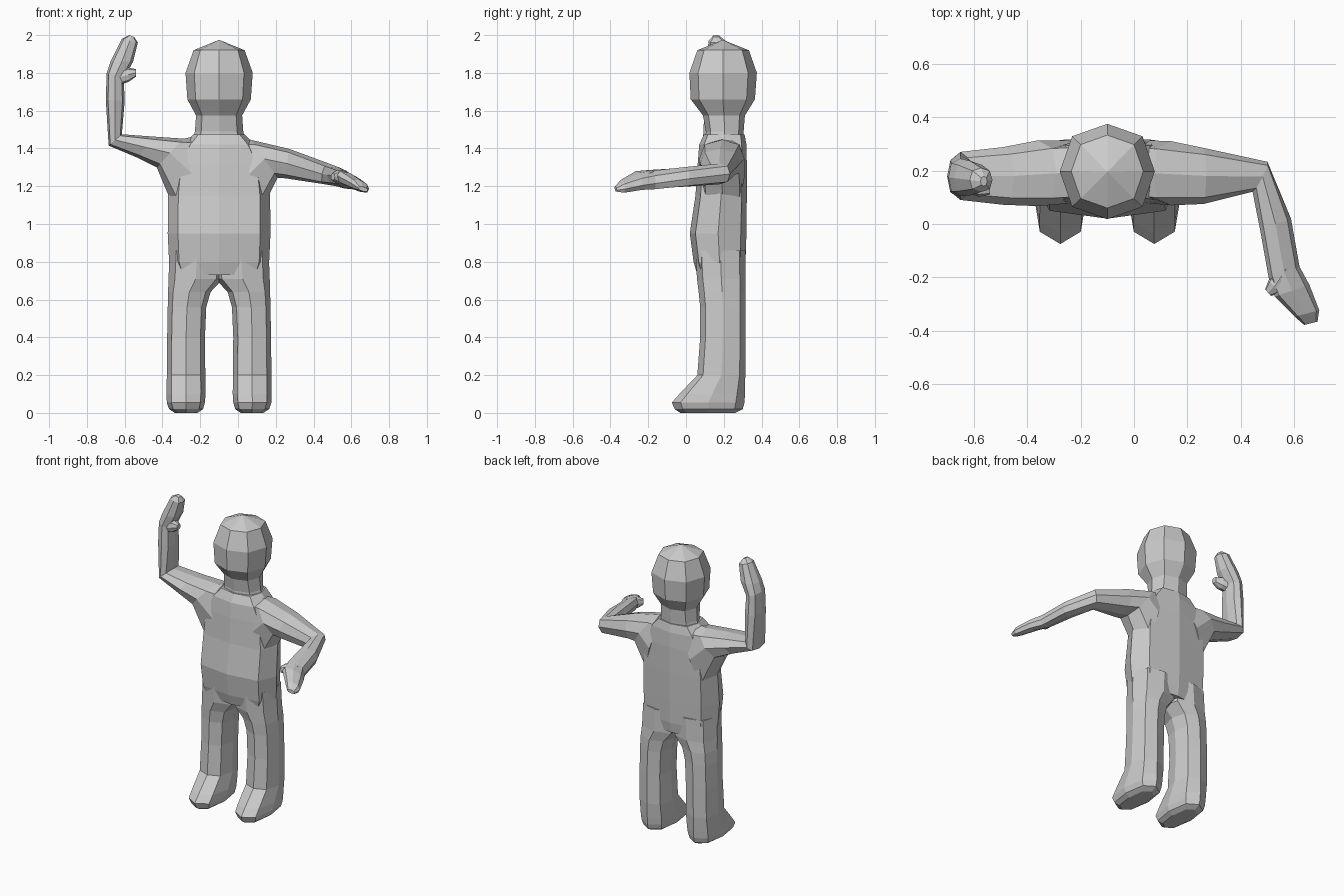
import bpy, bmesh
from mathutils import Vector as V

CX = -0.1  # body centre line


def ring(a, b, v, k=0.76):
    """Eight-sided section spanning a to b, with half-width vector v."""
    a, b, v = V(a), V(b), V(v)
    c, u = (a + b) / 2, (a - b) / 2
    return [c + u * p + v * q for p, q in
            ((1, 0), (k, k), (0, 1), (-k, k), (-1, 0), (-k, -k), (0, -1), (k, -k))]


def flat(z, x0, x1, y0, y1, k=0.76):
    """Horizontal section from its x and y limits."""
    ym = (y0 + y1) / 2
    return ring((x0, ym, z), (x1, ym, z), (0, (y1 - y0) / 2, 0), k)


def loft(name, rings, peak=None):
    bm = bmesh.new()
    loops = [[bm.verts.new(p) for p in r] for r in rings]
    for lo, hi in zip(loops, loops[1:]):
        for i in range(8):
            j = (i + 1) % 8
            bm.faces.new((lo[i], lo[j], hi[j], hi[i]))
    bm.faces.new(loops[0])
    if peak:
        top = bm.verts.new(peak)
        for i in range(8):
            bm.faces.new((loops[-1][i], loops[-1][(i + 1) % 8], top))
    else:
        bm.faces.new(loops[-1])
    bmesh.ops.recalc_face_normals(bm, faces=bm.faces)
    me = bpy.data.meshes.new(name)
    bm.to_mesh(me)
    bm.free()
    ob = bpy.data.objects.new(name, me)
    bpy.context.collection.objects.link(ob)
    return ob


# Torso
body = loft("body", [flat(z, CX - h, CX + h, y0, y1, 0.8) for z, h, y0, y1 in (
    (0.73, 0.24, 0.06, 0.305), (0.8, 0.265, 0.04, 0.315), (0.95, 0.272, 0.02, 0.32),
    (1.15, 0.27, 0.05, 0.322), (1.32, 0.25, 0.062, 0.322), (1.42, 0.19, 0.07, 0.32),
    (1.475, 0.135, 0.095, 0.31))])
parts = []

# Neck and head
parts.append(loft("head", [flat(z, CX - h, CX + h, y0, y1, 0.74) for z, h, y0, y1 in (
    (1.4, 0.15, 0.1, 0.3), (1.49, 0.128, 0.105, 0.305), (1.575, 0.122, 0.09, 0.312),
    (1.66, 0.168, 0.025, 0.365), (1.8, 0.178, 0.018, 0.375), (1.92, 0.135, 0.06, 0.333))],
    (CX, 0.195, 1.975)))

# Legs with feet: height, inner and outer offset, front and back
for side, s in (("left", 1), ("right", -1)):
    parts.append(loft(side + "_leg", [flat(z, CX + s * i, CX + s * o, y0, y1) for z, i, o, y0, y1 in (
        (0.0, 0.115, 0.235, -0.03, 0.26), (0.02, 0.085, 0.265, -0.06, 0.3),
        (0.055, 0.075, 0.277, -0.075, 0.31), (0.1, 0.072, 0.278, -0.035, 0.312),
        (0.2, 0.073, 0.277, 0.06, 0.314), (0.4, 0.075, 0.275, 0.075, 0.315),
        (0.56, 0.068, 0.272, 0.075, 0.315), (0.64, 0.045, 0.27, 0.067, 0.316),
        (0.71, -0.02, 0.268, 0.058, 0.316), (0.86, -0.03, 0.262, 0.05, 0.314))]))

# Raised arm: upper and lower outline points (x, z), y centre and half-width
parts.append(loft("raised_arm", [ring((xa, y, za), (xb, y, zb), (0, h, 0))
    for xa, za, xb, zb, y, h in (
        (-0.16, 1.475, -0.33, 1.06, 0.195, 0.118), (-0.29, 1.452, -0.43, 1.3, 0.19, 0.123),
        (-0.45, 1.463, -0.53, 1.35, 0.18, 0.108), (-0.615, 1.475, -0.685, 1.415, 0.18, 0.09),
        (-0.6, 1.65, -0.7, 1.66, 0.178, 0.078), (-0.605, 1.77, -0.695, 1.8, 0.175, 0.07),
        (-0.555, 1.86, -0.675, 1.86, 0.172, 0.065), (-0.53, 1.96, -0.615, 1.98, 0.165, 0.045),
        (-0.55, 1.99, -0.575, 2.0, 0.16, 0.018))]))
parts.append(loft("raised_thumb", [ring((x, y, z + h), (x, y, z - h), (0, h, 0))
    for x, y, z, h in ((-0.65, 0.165, 1.77, 0.04), (-0.58, 0.14, 1.79, 0.038),
                       (-0.54, 0.13, 1.8, 0.02))]))

# Forward arm: centre, half-height vector (x, z), half-width vector
parts.append(loft("forward_arm", [ring(V(c) + V((ux, 0, uz)), V(c) - V((ux, 0, uz)), v)
    for c, ux, uz, v in (
        ((0.06, 0.195, 1.265), -0.06, 0.2, (0, 0.118, 0)),
        ((0.14, 0.19, 1.345), -0.07, 0.1, (0, 0.12, 0)),
        ((0.26, 0.18, 1.32), 0.01, 0.078, (0, 0.105, 0)),
        ((0.472, 0.177, 1.265), 0.01, 0.055, (0.028, 0.056, 0)),
        ((0.53, 0.0, 1.25), 0, 0.052, (0.058, 0.02, -0.01)),
        ((0.562, -0.18, 1.235), 0, 0.047, (0.058, 0.02, -0.02)),
        ((0.592, -0.25, 1.23), 0, 0.04, (0.065, 0.022, -0.025)),
        ((0.648, -0.335, 1.2), 0, 0.03, (0.046, 0.012, -0.015)),
        ((0.662, -0.372, 1.185), 0, 0.012, (0.025, 0.006, -0.006)))]))
parts.append(loft("forward_thumb", [ring((x, y, z + h), (x, y, z - h), (h * 0.6, -h * 0.7, 0))
    for x, y, z, h in ((0.57, -0.17, 1.24, 0.04), (0.525, -0.235, 1.25, 0.035),
                       (0.502, -0.257, 1.25, 0.018))]))

# Fuse the parts into one skin
bpy.context.view_layer.objects.active = body
for p in parts:
    m = body.modifiers.new("fuse", "BOOLEAN")
    m.operation, m.solver, m.object = "UNION", "EXACT", p
    bpy.ops.object.modifier_apply(modifier=m.name)
    bpy.data.objects.remove(p)
